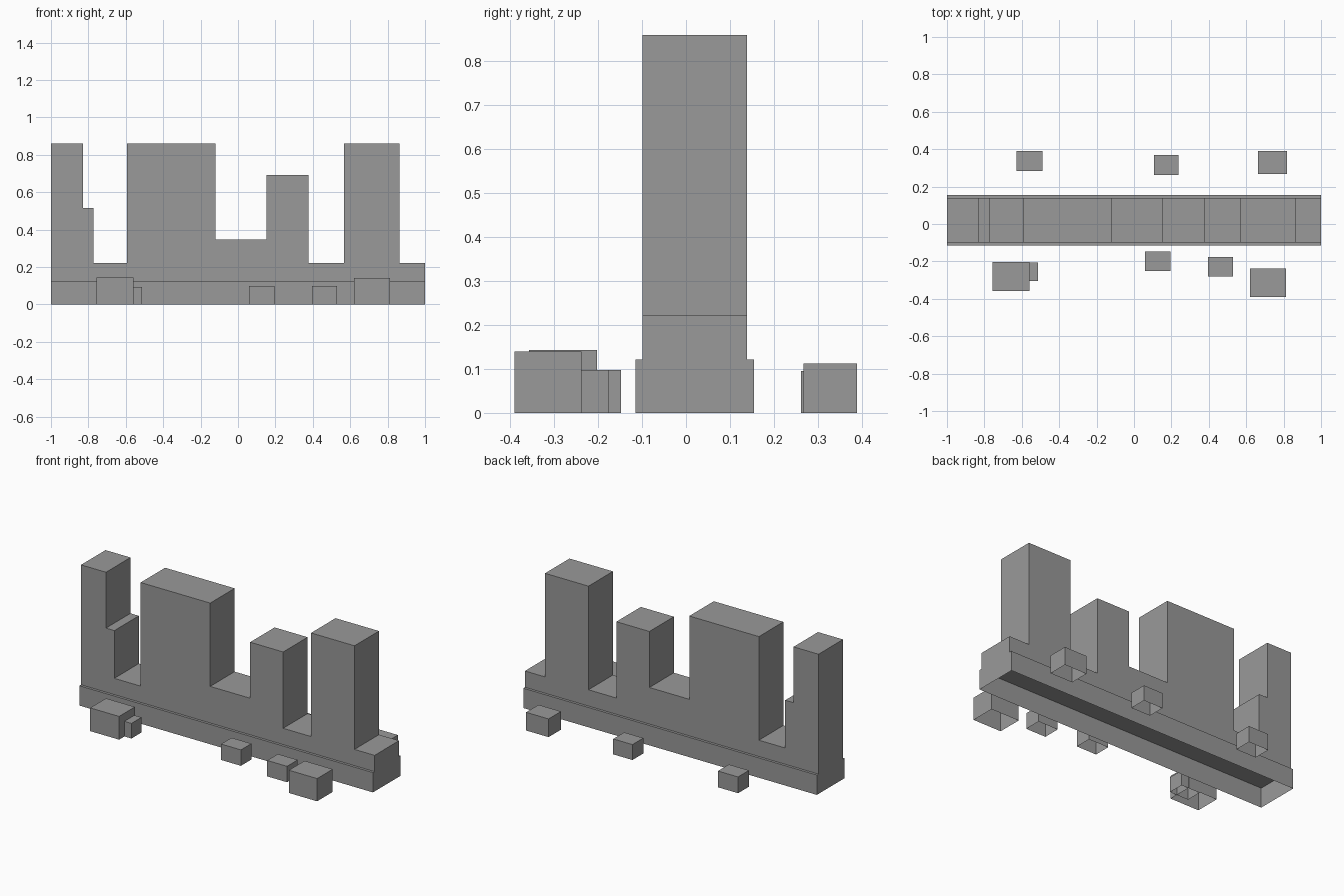
import bpy, bmesh

if "Cube" in bpy.data.objects:
    bpy.data.objects.remove(bpy.data.objects["Cube"])

stone = bpy.data.materials.new("grey stone")
stone.diffuse_color = (0.32, 0.32, 0.32, 1)
stone.use_nodes = True
stone.node_tree.nodes["Principled BSDF"].inputs["Base Color"].default_value = stone.diffuse_color


def finish(name, bm):
    me = bpy.data.meshes.new(name)
    bm.to_mesh(me)
    bm.free()
    me.materials.append(stone)
    ob = bpy.data.objects.new(name, me)
    bpy.context.collection.objects.link(ob)
    return ob


def open_box(name, x0, x1, y0, y1, h):
    """Box standing on the ground, open underneath."""
    bm = bmesh.new()
    bmesh.ops.create_cube(bm, size=1)
    for v in bm.verts:
        v.co.x = x1 if v.co.x > 0 else x0
        v.co.y = y1 if v.co.y > 0 else y0
        v.co.z = h if v.co.z > 0 else 0
    bottom = [f for f in bm.faces if f.normal.z < -0.5 or all(v.co.z == 0 for v in f.verts)]
    bmesh.ops.delete(bm, geom=bottom, context='FACES_ONLY')
    return finish(name, bm)


# Plinth along the foot of the wall
PLINTH_H = 0.122
open_box("plinth", -1, 1, -0.115, 0.155, PLINTH_H)

# Ruined wall: stepped outline (right end of each step, its height)
steps = [(-0.83, 0.86), (-0.773, 0.516), (-0.594, 0.222), (-0.12, 0.86), (0.152, 0.347),
         (0.377, 0.692), (0.567, 0.222), (0.863, 0.86), (1.0, 0.222)]
outline = [(-1, PLINTH_H)]
left = -1
for right, height in steps:
    outline += [(left, height), (right, height)]
    left = right
outline.append((1, PLINTH_H))

bm = bmesh.new()
front = [bm.verts.new((x, -0.099, z)) for x, z in outline]
back = [bm.verts.new((x, 0.139, z)) for x, z in outline]
bm.faces.new(front)
bm.faces.new(back[::-1])
for i in range(len(outline) - 1):          # top and end faces, open where it meets the plinth
    bm.faces.new((front[i], front[i + 1], back[i + 1], back[i]))
bmesh.ops.recalc_face_normals(bm, faces=bm.faces[:])
finish("ruined_wall", bm)

# Fallen blocks on both sides
blocks = [
    (-0.757, -0.56, -0.357, -0.203, 0.143),
    (-0.64, -0.512, -0.305, -0.207, 0.093),
    (0.06, 0.195, -0.25, -0.148, 0.098),
    (0.395, 0.53, -0.28, -0.176, 0.098),
    (0.62, 0.812, -0.39, -0.238, 0.14),
    (-0.627, -0.49, 0.283, 0.389, 0.1),
    (0.107, 0.238, 0.262, 0.368, 0.095),
    (0.664, 0.817, 0.268, 0.389, 0.112),
]
for i, b in enumerate(blocks):
    open_box(f"fallen_block_{i + 1}", *b)
